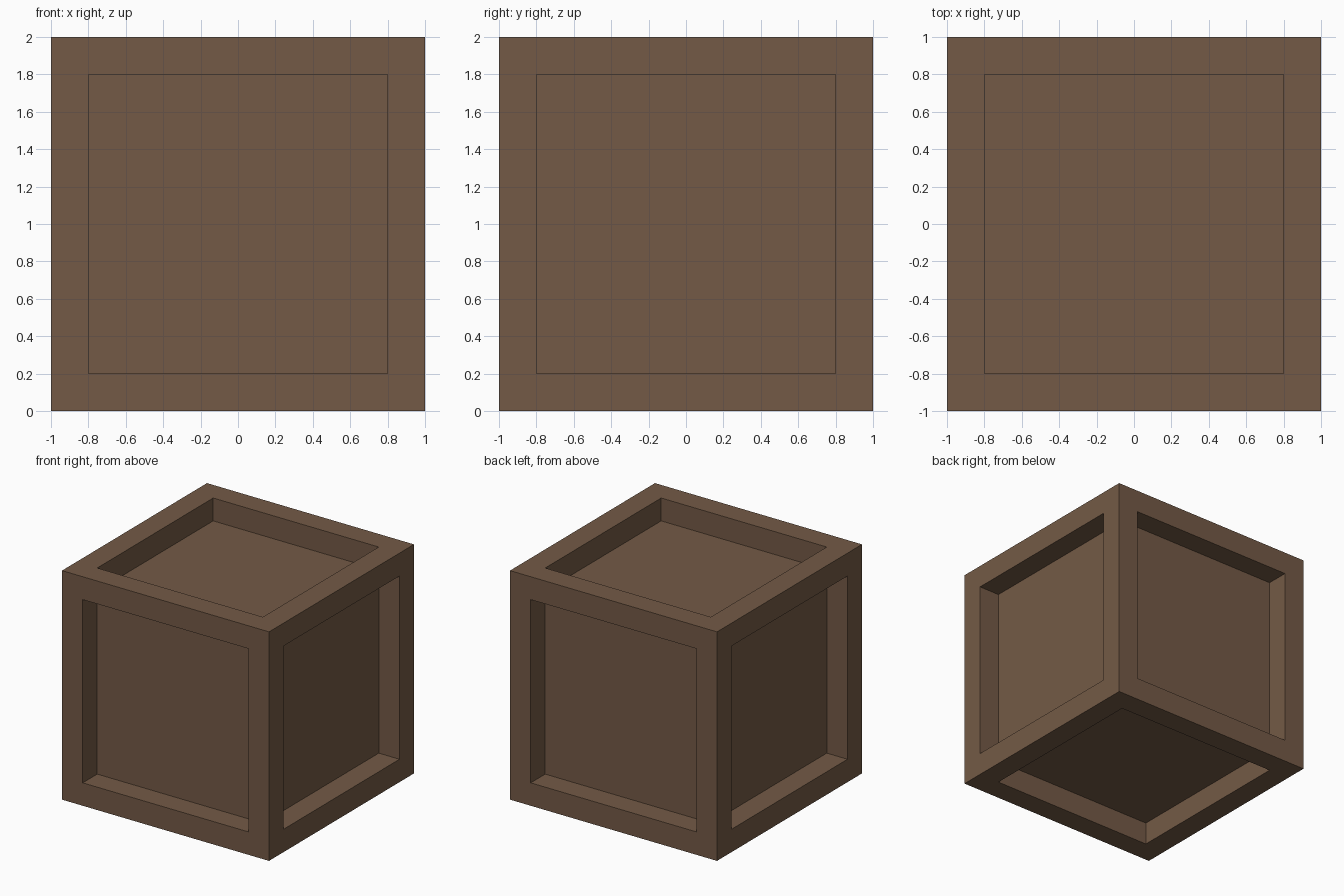
import bpy
import bmesh
from mathutils import Matrix

default = bpy.data.objects.get("Cube")
if default:
    bpy.data.objects.remove(default, do_unlink=True)

SIZE = 2.0    # outer edge length
BORDER = 0.2  # width of the frame bars
DEPTH = 0.2   # how far each panel is sunk

# Brown wood
wood = bpy.data.materials.new("brown_wood")
wood.use_nodes = True
color = (0.174, 0.102, 0.061, 1.0)
wood.diffuse_color = color
wood.node_tree.nodes["Principled BSDF"].inputs["Base Color"].default_value = color

# Crate: a cube whose six sides are inset to a frame, then sunk straight inwards
bm = bmesh.new()
bmesh.ops.create_cube(bm, size=SIZE, matrix=Matrix.Translation((0, 0, SIZE / 2)))
panels = bm.faces[:]
bmesh.ops.inset_individual(bm, faces=panels, thickness=BORDER, use_even_offset=True)
for panel in panels:
    inward = -panel.normal.copy()
    sunk = bmesh.ops.extrude_discrete_faces(bm, faces=[panel])["faces"][0]
    bmesh.ops.translate(bm, verts=sunk.verts[:], vec=inward * DEPTH)
bm.normal_update()

mesh = bpy.data.meshes.new("crate")
bm.to_mesh(mesh)
bm.free()
mesh.materials.append(wood)
crate = bpy.data.objects.new("crate", mesh)
bpy.context.collection.objects.link(crate)
